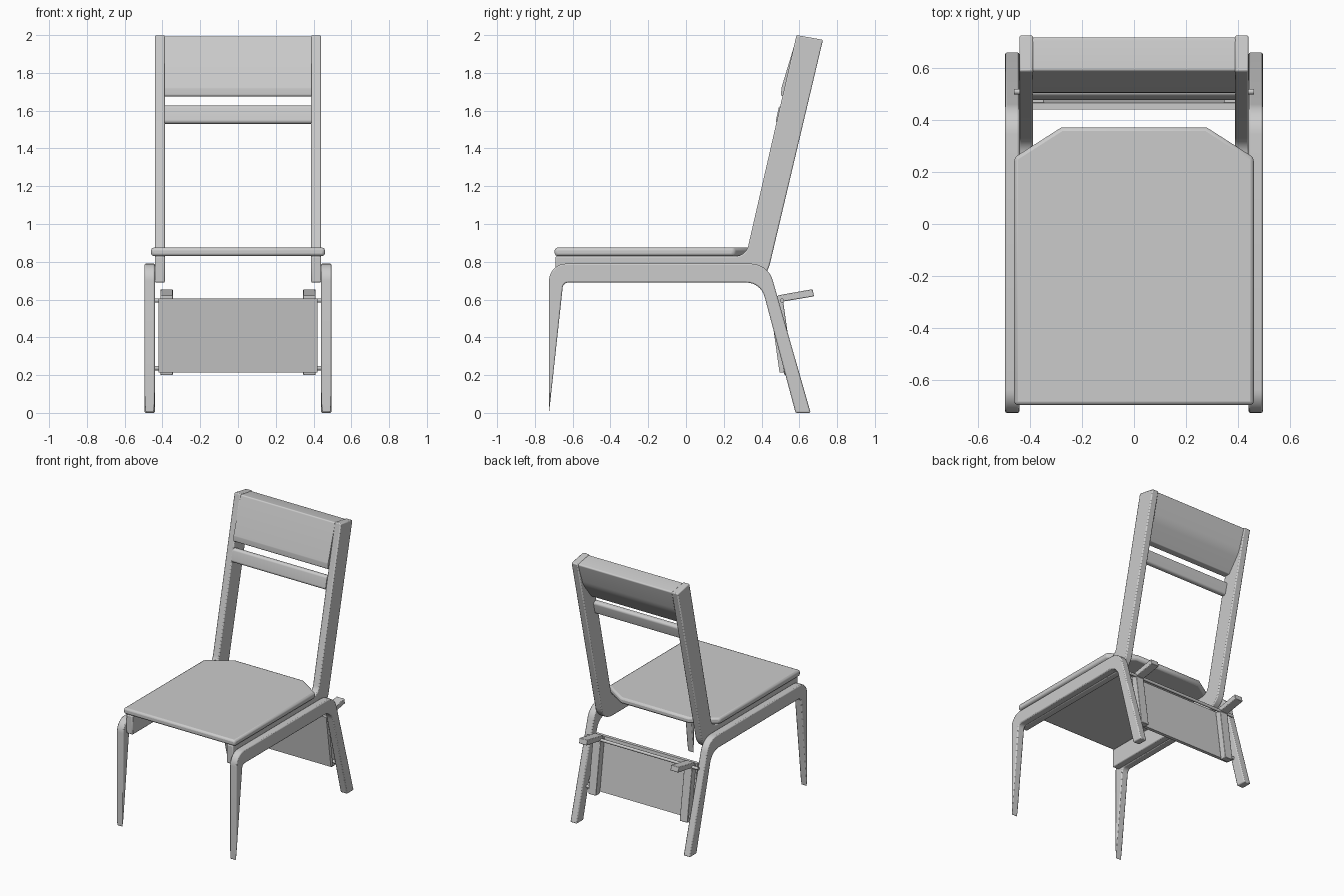
import bpy, bmesh, math
from mathutils import Vector, Matrix

if "Cube" in bpy.data.objects:
    bpy.data.objects.remove(bpy.data.objects["Cube"])


def fillet(points, steps=8):
    """Turn (a, b[, radius]) corners into a rounded outline."""
    out = []
    n = len(points)
    for i, p in enumerate(points):
        c = Vector((p[0], p[1], 0))
        if len(p) == 2:
            out.append(c)
            continue
        r = p[2]
        u = (Vector((*points[i - 1][:2], 0)) - c).normalized()
        v = (Vector((*points[(i + 1) % n][:2], 0)) - c).normalized()
        half = u.angle(v) / 2
        t = r / math.tan(half)
        centre = c + (u + v).normalized() * (r / math.sin(half))
        a, b = (c + u * t - centre).normalized(), (c + v * t - centre).normalized()
        out += [centre + r * a.slerp(b, k / steps) for k in range(steps + 1)]
    return out


def finish(name, bm, mirror=False, bevel=0.0, segments=2):
    bmesh.ops.recalc_face_normals(bm, faces=bm.faces)
    mesh = bpy.data.meshes.new(name)
    bm.to_mesh(mesh)
    bm.free()
    ob = bpy.data.objects.new(name, mesh)
    bpy.context.collection.objects.link(ob)
    bpy.ops.object.select_all(action='DESELECT')
    ob.select_set(True)
    bpy.context.view_layer.objects.active = ob
    bpy.ops.object.shade_smooth_by_angle(angle=math.radians(35))
    if bevel:
        m = ob.modifiers.new("Bevel", 'BEVEL')
        m.width, m.segments = bevel, segments
        m.limit_method, m.angle_limit = 'ANGLE', math.radians(40)
    if mirror:
        m = ob.modifiers.new("Mirror", 'MIRROR')
        m.use_mirror_merge = False
    return ob


def prism(name, outline, lo, hi, axis='X', **kw):
    """Extrude an outline: (y, z) along X, or (x, y) along Z."""
    bm = bmesh.new()
    place = (lambda p: (lo, p.x, p.y)) if axis == 'X' else (lambda p: (p.x, p.y, lo))
    face = bm.faces.new([bm.verts.new(place(p)) for p in fillet(outline)])
    ext = bmesh.ops.extrude_face_region(bm, geom=[face])
    move = Vector((hi - lo, 0, 0)) if axis == 'X' else Vector((0, 0, hi - lo))
    bmesh.ops.translate(bm, vec=move,
                        verts=[g for g in ext['geom'] if isinstance(g, bmesh.types.BMVert)])
    return finish(name, bm, **kw)


def rod(name, x0, x1, y, z, r, **kw):
    bm = bmesh.new()
    bmesh.ops.create_cone(bm, cap_ends=True, segments=12, radius1=r, radius2=r, depth=x1 - x0,
                          matrix=Matrix.Translation(((x0 + x1) / 2, y, z))
                          @ Matrix.Rotation(math.pi / 2, 4, 'Y'))
    return finish(name, bm, **kw)


# Bent leg frames, one per side
prism("leg_frame", [(-.725, 0), (-.725, .79, .09), (.434, .79, .12), (.66, 0),
                    (.58, 0), (.396, .69, .10), (-.65, .69, .03)],
      .44, .495, mirror=True, bevel=.007)

# Bent seat rails that turn up into the back posts
prism("seat_rail_and_back_post", [(-.69, .69), (-.69, .83), (.317, .83, .07), (.585, 2.0),
                                  (.725, 1.975), (.421, .69, .13)],
      .387, .44, mirror=True, bevel=.007)

# Seat board with clipped rear corners
prism("seat", [(-.46, -.695), (.46, -.695), (.46, .255), (.28, .37), (-.28, .37), (-.46, .255)],
      .83, .875, axis='Z', bevel=.014)

# Backrest panel (thinner at the bottom) and the slat below it
prism("backrest_panel", [(.503, 1.675, .012), (.505, 1.72, .03), (.588, 1.995, .01), (.72, 1.973, .01),
                         (.66, 1.80, .20), (.56, 1.675, .01)], -.39, .39)
prism("back_slat", [(.472, 1.53, .018), (.494, 1.63, .018), (.54, 1.622, .018), (.518, 1.53, .018)],
      -.39, .39)

# Rear rack: sloping panel, brackets, arms and pins
prism("rack_panel", [(.44, .605), (.465, .605), (.52, .215), (.495, .215)], -.42, .42)
prism("rack_bracket", [(.464, .60), (.513, .60), (.57, .20), (.521, .20)],
      .345, .41, mirror=True, bevel=.004)
prism("rack_arm", [(.485, .585), (.678, .617), (.67, .655), (.485, .622)],
      .345, .41, mirror=True, bevel=.004)
rod("rack_upper_rod", -.46, .46, .508, .595, .011)
rod("rack_lower_pin", .40, .46, .54, .237, .012, mirror=True)
